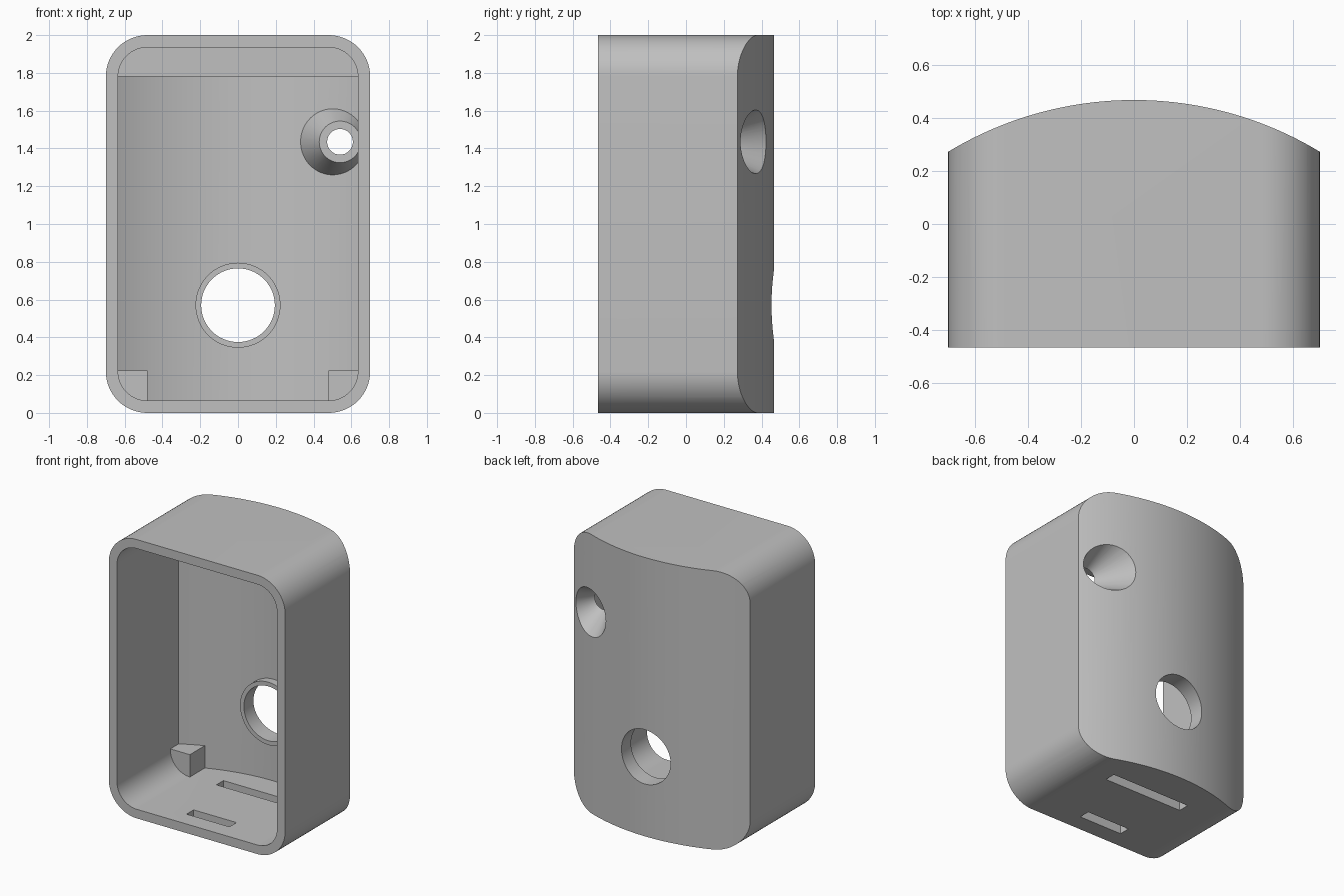
import bpy, bmesh, math
from mathutils import Matrix

if "Cube" in bpy.data.objects:
    bpy.data.objects.remove(bpy.data.objects["Cube"])

BACK, RADIUS, WALL = 0.467, 1.354, 0.065   # crown of the curved back, its radius, shell thickness


def finish(bm, name):
    bmesh.ops.recalc_face_normals(bm, faces=bm.faces)
    me = bpy.data.meshes.new(name)
    bm.to_mesh(me)
    bm.free()
    ob = bpy.data.objects.new(name, me)
    bpy.context.collection.objects.link(ob)
    return ob


def prism(name, pts, vec):
    """Extrude a closed outline along a vector."""
    bm = bmesh.new()
    face = bm.faces.new([bm.verts.new(p) for p in pts])
    ext = bmesh.ops.extrude_face_region(bm, geom=[face])
    bmesh.ops.translate(bm, vec=vec, verts=[v for v in ext['geom'] if isinstance(v, bmesh.types.BMVert)])
    return finish(bm, name)


def box(name, x0, x1, y0, y1, z0, z1):
    return prism(name, [(x0, y0, z0), (x1, y0, z0), (x1, y1, z0), (x0, y1, z0)], (0, 0, z1 - z0))


def cone(name, x, z, y0, r0, y1, r1, n=64):
    """Round solid along y, from radius r0 at y0 to r1 at y1."""
    bm = bmesh.new()
    mat = Matrix.Translation((x, (y0 + y1) / 2, z)) @ Matrix.Rotation(-math.pi / 2, 4, 'X')
    bmesh.ops.create_cone(bm, cap_ends=True, segments=n, radius1=r0, radius2=r1,
                          depth=y1 - y0, matrix=mat)
    return finish(bm, name)


def boolean(ob, other, op):
    mod = ob.modifiers.new("cut", 'BOOLEAN')
    mod.operation, mod.solver, mod.object = op, 'EXACT', other
    bpy.context.view_layer.objects.active = ob
    bpy.ops.object.modifier_apply(modifier=mod.name)
    bpy.data.objects.remove(other, do_unlink=True)


def domed_block(name, inset, y0):
    """Rounded rectangle in the front plane, ended by the curved back."""
    w, z0, z1, r = 0.70 - inset, inset, 2 - inset, 0.22 - inset
    pts = []
    for i, (cx, cz) in enumerate([(w - r, z1 - r), (r - w, z1 - r), (r - w, z0 + r), (w - r, z0 + r)]):
        for k in range(17):
            a = math.pi / 2 * (i + k / 16)
            pts.append((cx + r * math.cos(a), y0, cz + r * math.sin(a)))
    ob = prism(name, pts, (0, 2, 0))
    rad, half = RADIUS - inset, 0.7
    arc = [(rad * math.sin(t), BACK - RADIUS + rad * math.cos(t), -1)
           for t in (half * (k / 32 - 1) for k in range(65))]
    x = arc[-1][0]
    boolean(ob, prism("dome", [(-x, -2, -1)] + arc + [(x, -2, -1)], (0, 0, 4)), 'INTERSECT')
    return ob


# Hollow interior, leaving the inner ledges and bosses standing
cavity = domed_block("cavity", WALL, -0.7)
boolean(cavity, box("top_ledge", -0.9, 0.9, 0.14, 1, 1.78, 2.3), 'DIFFERENCE')
for s in (-1, 1):
    boolean(cavity, box("corner_rest", min(s * 0.48, s * 0.9), max(s * 0.48, s * 0.9),
                        0.14, 1, -0.3, 0.225), 'DIFFERENCE')
boolean(cavity, cone("hole_collar", 0, 0.57, 0.345, 0.225, 1, 0.225), 'DIFFERENCE')
boolean(cavity, cone("funnel_boss", 0.54, 1.435, 0.165, 0.11, 0.565, 0.314), 'DIFFERENCE')

# Shell
case = domed_block("case", 0, -0.465)
boolean(case, cavity, 'DIFFERENCE')

# Round opening, funnel opening and the two floor slots
boolean(case, cone("round_hole", 0, 0.57, 0.1, 0.195, 1, 0.195), 'DIFFERENCE')
boolean(case, cone("funnel_hole", 0.54, 1.435, 0.115, 0.0425, 0.565, 0.272), 'DIFFERENCE')
boolean(case, box("long_slot", -0.27, 0.355, 0.14, 0.22, -0.1, 0.12), 'DIFFERENCE')
boolean(case, box("short_slot", -0.17, 0.17, -0.34, -0.26, -0.1, 0.12), 'DIFFERENCE')

# Single grey plastic
grey = bpy.data.materials.new("grey plastic")
grey.diffuse_color = (0.53, 0.53, 0.53, 1)
grey.use_nodes = True
grey.node_tree.nodes["Principled BSDF"].inputs["Base Color"].default_value = grey.diffuse_color
case.data.materials.clear()
case.data.materials.append(grey)
for p in case.data.polygons:
    p.material_index = 0
bpy.ops.object.select_all(action='DESELECT')
case.select_set(True)
bpy.context.view_layer.objects.active = case
bpy.ops.object.shade_smooth_by_angle(angle=math.radians(25))
